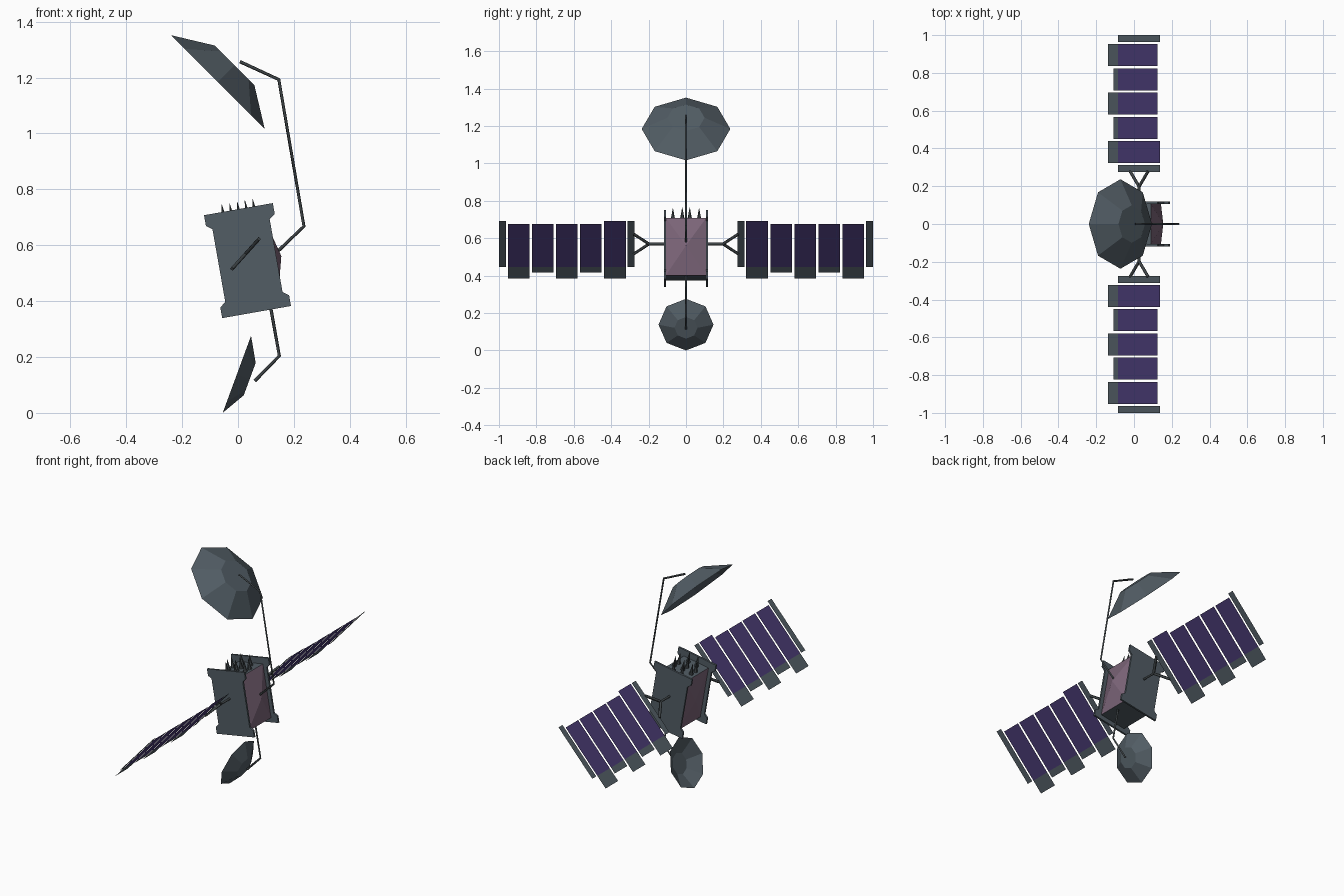
import bpy, bmesh, math
from mathutils import Matrix, Vector

if "Cube" in bpy.data.objects:
    bpy.data.objects.remove(bpy.data.objects["Cube"])


def material(name, rgb):
    m = bpy.data.materials.new(name)
    m.diffuse_color = (*rgb, 1)
    m.use_nodes = True
    m.node_tree.nodes["Principled BSDF"].inputs["Base Color"].default_value = m.diffuse_color
    return m


SLATE = material("slate", (0.085, 0.11, 0.13))
DARK = material("dark_metal", (0.05, 0.06, 0.065))
PURPLE = material("solar_purple", (0.065, 0.042, 0.17))
MAUVE = material("mauve_foil", (0.20, 0.13, 0.19))

# Tilted frame of the central body
BODY = Matrix.Translation((0.034, 0, 0.545)) @ Matrix.Rotation(math.radians(-10), 4, 'Y')


def finish(name, bm, mats, matrix=None, fix=True):
    if fix:
        bmesh.ops.recalc_face_normals(bm, faces=bm.faces[:])
    me = bpy.data.meshes.new(name)
    bm.to_mesh(me)
    bm.free()
    for m in mats:
        me.materials.append(m)
    ob = bpy.data.objects.new(name, me)
    if matrix:
        ob.matrix_world = matrix
    bpy.context.collection.objects.link(ob)
    return ob


def tube(name, paths, radius, mat):
    cu = bpy.data.curves.new(name, 'CURVE')
    cu.dimensions = '3D'
    cu.bevel_depth = radius
    cu.bevel_resolution = 0
    cu.use_fill_caps = True
    for pts in paths:
        sp = cu.splines.new('POLY')
        sp.points.add(len(pts) - 1)
        for p, co in zip(sp.points, pts):
            p.co = (*co, 1)
    cu.materials.append(mat)
    ob = bpy.data.objects.new(name, cu)
    bpy.context.collection.objects.link(ob)
    return ob


# Side plates with flared ends
quarter = [(0.125, 0.187), (0.125, 0.148), (0.104, 0.132)]
right = quarter + [(u, -w) for u, w in reversed(quarter)]
profile = right + [(-u, w) for u, w in reversed(right)]
for side, label in ((-1, "front"), (1, "back")):
    bm = bmesh.new()
    face = bm.faces.new([bm.verts.new((u, side * 0.107, w)) for u, w in profile])
    ext = bmesh.ops.extrude_face_region(bm, geom=[face], use_keep_orig=True)
    verts = [g for g in ext["geom"] if isinstance(g, bmesh.types.BMVert)]
    bmesh.ops.translate(bm, verts=verts, vec=(0, side * 0.011, 0))
    finish(label + "_side_plate", bm, [SLATE], BODY)

# Core box with peaked foil faces and slate top and bottom
bm = bmesh.new()
bmesh.ops.create_cube(bm, size=1, matrix=Matrix.Translation((0, 0, -0.005))
                      @ Matrix.Diagonal((0.164, 0.214, 0.31, 1)))
bm.normal_update()
ends = [f for f in bm.faces if abs(f.normal.x) > 0.9]
for f in bm.faces:
    f.material_index = 1 if abs(f.normal.z) > 0.9 else 0
for f in ends:
    sx = 1 if f.normal.x > 0 else -1
    res = bmesh.ops.poke(bm, faces=[f])
    res["verts"][0].co.x = 0.122 if sx > 0 else -0.1
finish("body_core", bm, [MAUVE, SLATE], BODY)

# Staggered spike antennas on the top deck
bm = bmesh.new()
spots = [(u, y) for y in (-0.02, 0.02) for u in (-0.056, 0, 0.056)]
spots += [(u, y) for y in (-0.07, 0.07) for u in (-0.028, 0.028)]
for u, y in spots:
    for r1, r2, z0, z1 in ((0.013, 0.008, 0.148, 0.172), (0.008, 0.0008, 0.172, 0.213)):
        bmesh.ops.create_cone(bm, cap_ends=True, segments=6, radius1=r1, radius2=r2,
                              depth=z1 - z0,
                              matrix=Matrix.Translation((u, y, (z0 + z1) / 2)))
finish("spike_antennas", bm, [DARK], BODY)


# Faceted octagonal dishes, hollow shells
def dish(name, centre, axis, radius, depth):
    bm = bmesh.new()
    rings = []
    for r, h in ((radius, 0), (radius * 0.42, depth)):
        rings.append([bm.verts.new((r * math.cos(i * math.pi / 4),
                                    r * math.sin(i * math.pi / 4), h)) for i in range(8)])
    for i in range(8):
        j = (i + 1) % 8
        bm.faces.new((rings[0][i], rings[0][j], rings[1][j], rings[1][i]))
    bm.faces.new(rings[1])
    z = Vector(axis).normalized()
    y = Vector((0, 1, 0))
    x = y.cross(z)
    rot = Matrix((x, y, z)).transposed().to_4x4()
    finish(name, bm, [SLATE], Matrix.Translation(centre) @ rot, fix=False)


dish("upper_dish", (-0.072, 0, 1.184), (0.707, 0, 0.707), 0.237, 0.085)
dish("lower_dish", (-0.004, 0, 0.138), (0.938, 0, -0.345), 0.147, 0.049)

# Bent arms leading to the dishes
tube("upper_dish_arm", [[(0.140, 0, 0.576), (0.236, 0, 0.668),
                         (0.146, 0, 1.193), (0.007, 0, 1.257)]], 0.006, DARK)
tube("lower_dish_arm", [[(0.111, 0, 0.41), (0.148, 0, 0.204), (0.060, 0, 0.114)]], 0.006, DARK)

# Solar wings: thin sheets tilted about the y axis
ANGLE = math.radians(48)


def wing_point(s, y):
    return (0.027 + s * math.cos(ANGLE), y, 0.569 + s * math.sin(ANGLE))


for side, label in ((-1, "front"), (1, "back")):
    bm = bmesh.new()

    def sheet(s0, s1, y0, y1, mat):
        pts = [(s0, y0), (s1, y0), (s1, y1), (s0, y1)]
        if side < 0:
            pts.reverse()
        f = bm.faces.new([bm.verts.new(wing_point(s, side * y)) for s, y in pts])
        f.material_index = mat

    for y0, y1 in ((0.275, 0.312), (0.963, 1.0)):
        sheet(-0.166, 0.166, y0, y1, 1)
    for i in range(5):
        y0 = 0.322 + i * 0.1285
        sheet(-0.166, 0.166 if i == 0 else 0.145, y0, y0 + 0.117, 0)
        sheet(-0.204 if i % 2 else -0.248, -0.166, y0, y0 + 0.117, 1)
    finish(label + "_solar_wing", bm, [PURPLE, SLATE], fix=False)

    # Y-shaped wing bracket
    hub = wing_point(0, side * 0.198)
    tube(label + "_wing_bracket",
         [[wing_point(0, side * 0.1), hub],
          [hub, wing_point(0.072, side * 0.28)],
          [hub, wing_point(-0.072, side * 0.28)]], 0.008, DARK)
